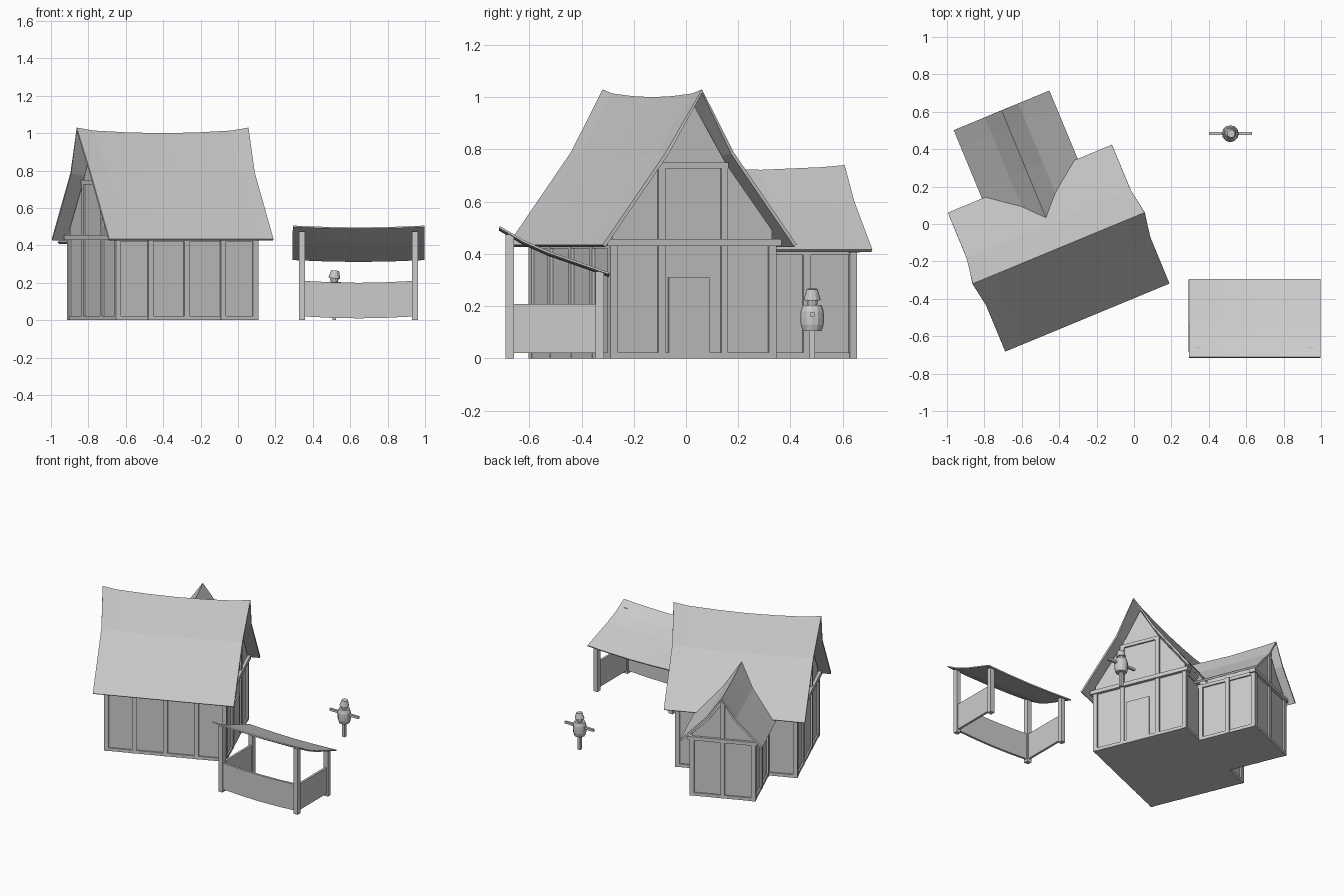
import bpy, bmesh
from math import radians, pi, cos, sin
from mathutils import Matrix, Vector

if "Cube" in bpy.data.objects:
    bpy.data.objects.remove(bpy.data.objects["Cube"])


def finish(bm, name, M):
    bm.transform(M)
    me = bpy.data.meshes.new(name)
    bm.to_mesh(me)
    bm.free()
    ob = bpy.data.objects.new(name, me)
    bpy.context.collection.objects.link(ob)
    return ob


def boxes(name, items, M=Matrix()):
    """Each item: x0, x1, y0, y1, z0, z1."""
    bm = bmesh.new()
    for x0, x1, y0, y1, z0, z1 in items:
        T = Matrix.Translation(((x0 + x1) / 2, (y0 + y1) / 2, (z0 + z1) / 2))
        S = Matrix.Diagonal((x1 - x0, y1 - y0, z1 - z0, 1))
        bmesh.ops.create_cube(bm, size=1, matrix=T @ S)
    return finish(bm, name, M)


def post(x, y, z0, z1, w=0.03):
    return (x - w / 2, x + w / 2, y - w / 2, y + w / 2, z0, z1)


def prism(name, profile, x0, x1, M):
    """Extrude a (y, z) outline along x."""
    bm = bmesh.new()
    f = bm.faces.new([bm.verts.new((x0, y, z)) for y, z in profile])
    ext = bmesh.ops.extrude_face_region(bm, geom=[f])
    bmesh.ops.translate(bm, vec=(x1 - x0, 0, 0),
                        verts=[v for v in ext["geom"] if isinstance(v, bmesh.types.BMVert)])
    bmesh.ops.recalc_face_normals(bm, faces=bm.faces)
    return finish(bm, name, M)


def sheet(name, rows, thick, M=Matrix()):
    """Skin rows of points (front to back) and give them thickness downwards."""
    bm = bmesh.new()
    g = [[bm.verts.new(p) for p in r] for r in rows]
    for a, b in zip(g, g[1:]):
        for i in range(len(a) - 1):
            bm.faces.new((a[i], a[i + 1], b[i + 1], b[i]))
    ob = finish(bm, name, M)
    m = ob.modifiers.new("thickness", "SOLIDIFY")
    m.thickness = thick
    m.offset = -1
    return ob


def lathe(name, profile, n, M):
    bm = bmesh.new()
    rings = [[bm.verts.new((r * cos(2 * pi * k / n), r * sin(2 * pi * k / n), z))
              for k in range(n)] for r, z in profile]
    for a, b in zip(rings, rings[1:]):
        for k in range(n):
            bm.faces.new((a[k], a[(k + 1) % n], b[(k + 1) % n], b[k]))
    bm.faces.new(rings[0][::-1])
    bm.faces.new(rings[-1])
    return finish(bm, name, M)


def mirrored(half):
    """Half outline from eave or floor to apex -> whole outline."""
    return half + [(-y, z) for y, z in half[-2::-1]]


# house frames: main body and the wing at right angles to it
H = Matrix.Translation((-0.403, -0.129, 0)) @ Matrix.Rotation(radians(22.5), 4, 'Z')
W = H @ Matrix.Rotation(radians(90), 4, 'Z')
L, D = 0.412, 0.343        # main half length, half depth
WL, WD = 0.757, 0.222      # wing reach, half width

# main walls and roof
prism("main_walls", mirrored([(-0.331, 0), (-0.331, 0.49), (-0.14, 0.745), (0, 0.98)]),
      -L + 0.012, L - 0.012, H)
rows = []
for y, z, half, sag in [(-0.402, 0.435, 0.475, 0), (-0.14, 0.775, 0.475, 0.5), (0, 1.0, 0.497, 1),
                        (0.14, 0.775, 0.475, 0.5), (0.402, 0.435, 0.475, 0)]:
    rows.append([(t * half, y, z + s * sag) for t, s in
                 [(-1, 0.03), (-0.8, 0.014), (-0.4, 0.004), (0, 0), (0.4, 0.004), (0.8, 0.014), (1, 0.03)]])
sheet("main_roof", rows, 0.013, H)

# wing walls and roof
prism("wing_walls", mirrored([(-WD + 0.012, 0), (-WD + 0.012, 0.445), (-0.097, 0.555), (0, 0.69)]),
      0.2, WL - 0.012, W)
rows = []
for y, z, sag in [(-0.277, 0.417, 0), (-0.097, 0.592, 0.5), (0, 0.722, 1),
                  (0.097, 0.592, 0.5), (0.277, 0.417, 0)]:
    rows.append([(x, y, z + s * sag) for x, s in [(0.1, 0.008), (0.45, 0), (0.7, 0.01), (0.797, 0.018)]])
sheet("wing_roof", rows, 0.013, W)

# timber frame of the main body
posts, beams, gables = [], [], []
for sy in (-1, 1):
    y = sy * (D - 0.015)
    for x in (-L + 0.015, -0.21, 0, 0.21, L - 0.015):
        if sy < 0 or abs(x) > 0.3:
            posts.append(post(x, y, 0, 0.44))
    for z0, z1 in ((0, 0.022), (0.42, 0.445)):
        beams.append((-L, L, y - 0.013, y + 0.013, z0, z1))
for sx in (-1, 1):
    x = sx * (L - 0.015)
    for y in (-0.13, 0.13):
        gables.append(post(x, y, 0, 0.75, 0.028))
    beams.append((x - 0.013, x + 0.013, -D, D, 0, 0.022))
    beams.append((x - 0.024, x + 0.024, -0.36, 0.36, 0.43, 0.457))
    beams.append((x - 0.014, x + 0.014, -0.145, 0.145, 0.727, 0.75))
boxes("main_posts", posts, H)
boxes("gable_posts", gables, H)
boxes("main_beams", beams, H)
boxes("door", [(L - 0.03, L - 0.002, -0.1, 0.07, 0.02, 0.31)], H)

# timber frame of the wing
posts, beams = [post(WL - 0.015, 0, 0, 0.7, 0.028)], []
for s in (-1, 1):
    y = s * (WD - 0.015)
    posts += [post(x, y, 0, 0.42) for x in (D + 0.01, 0.55, WL - 0.015)]
    beams += [(0.33, WL, y - 0.013, y + 0.013, z, z + 0.022) for z in (0, 0.395)]
beams += [(WL - 0.028, WL - 0.002, -WD, WD, 0, 0.022),
          (WL - 0.036, WL + 0.006, -WD - 0.012, WD + 0.012, 0.405, 0.43)]
boxes("wing_posts", posts, W)
boxes("wing_beams", beams, W)

# market stall: posts, sagging canopy, counter boards
boxes("stall_posts", [post(x, y, 0, z, 0.033) for x in (0.343, 0.947)
                      for y, z in ((-0.675, 0.475), (-0.33, 0.332))])
sag = [(-1, 0), (-0.5, -0.007), (0, -0.01), (0.5, -0.007), (1, 0)]
sheet("stall_canopy", [[(0.645 + 0.352 * t, y, z + s) for t, s in sag]
                       for y, z in ((-0.712, 0.506), (-0.62, 0.452), (-0.525, 0.41), (-0.293, 0.329))], 0.008)
S = Matrix.Translation((0.645, -0.675, 0)) @ Matrix.Rotation(radians(90), 4, 'Z')
front = [(0.29 * t, 0.02 + s) for t, s in sag] + [(0.29 * t, 0.21 + s) for t, s in sag[::-1]]
prism("stall_front_board", front, -0.008, 0.008, S)
boxes("stall_side_boards", [(x - 0.008, x + 0.008, -0.67, -0.335, 0.02, 0.208) for x in (0.343, 0.947)])

# practice dummy on a pole
P = Matrix.Translation((0.515, 0.483, 0))
boxes("dummy_pole", [post(0, 0, 0, 0.21, 0.02)], P)
boxes("dummy_arms", [(-0.115, 0.115, -0.008, 0.008, 0.16, 0.176)], P)
lathe("dummy_barrel", [(0.036, 0.104), (0.044, 0.13), (0.045, 0.155), (0.044, 0.18), (0.036, 0.205)], 12, P)
lathe("dummy_head", [(0.018, 0.2), (0.022, 0.215), (0.02, 0.24)], 10, P)
lathe("dummy_bucket", [(0.031, 0.224), (0.031, 0.229), (0.021, 0.266)], 12,
      P @ Matrix.Translation((0, 0, 0.225)) @ Matrix.Rotation(radians(6), 4, 'Y') @ Matrix.Translation((0, 0, -0.225)))
